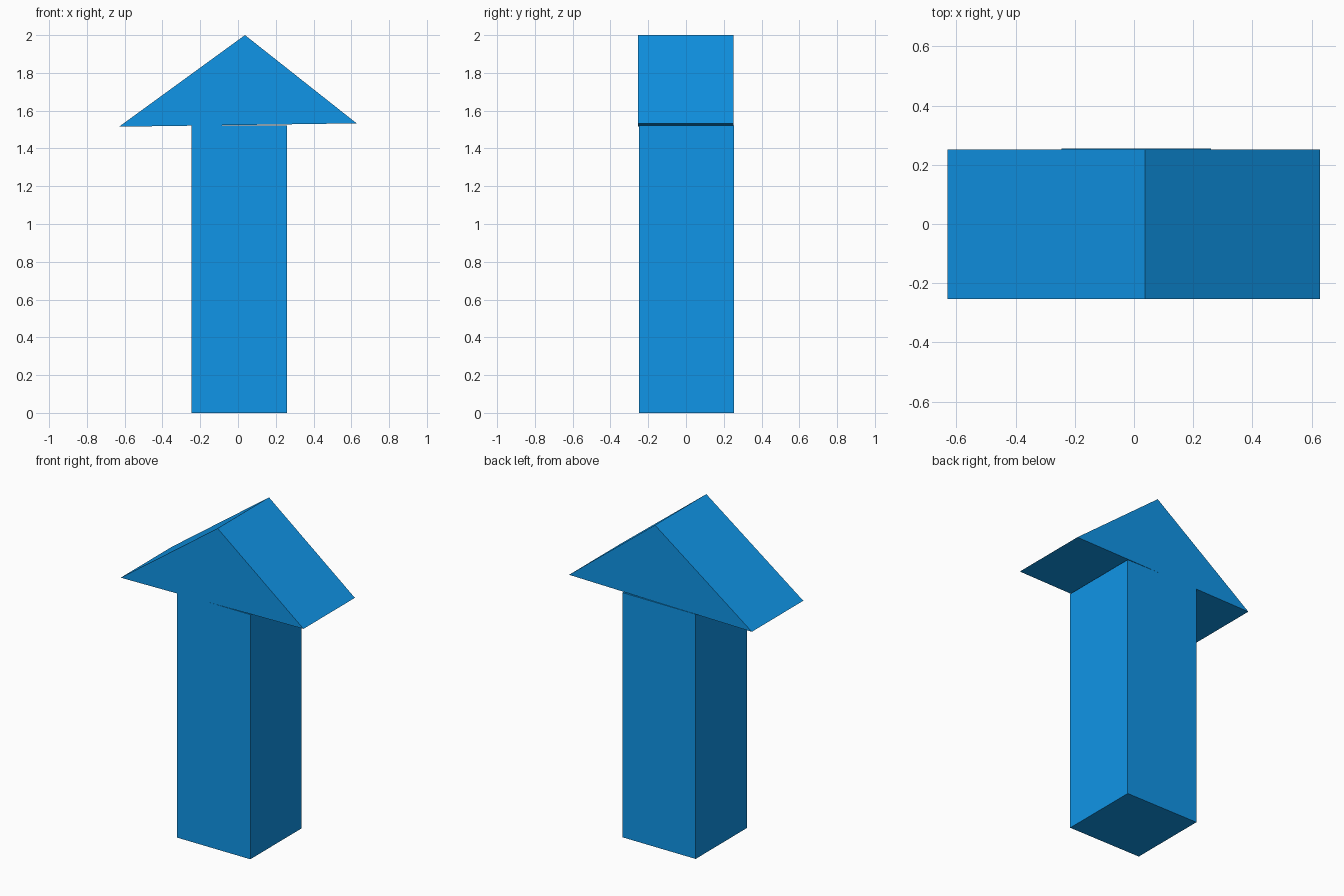
import bpy

if "Cube" in bpy.data.objects:
    bpy.data.objects.remove(bpy.data.objects["Cube"])

blue = bpy.data.materials.new("blue")
blue.diffuse_color = (0.005, 0.30, 0.80, 1.0)
blue.use_nodes = True
blue.node_tree.nodes["Principled BSDF"].inputs["Base Color"].default_value = blue.diffuse_color


def extrude_profile(name, profile, y0, y1):
    """Extrude an x/z outline (counter-clockwise from the front) along y."""
    n = len(profile)
    verts = [(x, y, z) for y in (y0, y1) for x, z in profile]
    faces = [tuple(range(n)), tuple(reversed(range(n, 2 * n)))]
    faces += [(i, i + n, (i + 1) % n + n, (i + 1) % n) for i in range(n)]
    mesh = bpy.data.meshes.new(name)
    mesh.from_pydata(verts, [], faces)
    mesh.materials.append(blue)
    obj = bpy.data.objects.new(name, mesh)
    bpy.context.collection.objects.link(obj)
    return obj


# Square upright shaft
extrude_profile("shaft", [(-0.245, 0), (0.26, 0), (0.26, 1.522), (-0.245, 1.522)],
                -0.25, 0.255)

# Slightly tilted triangular arrow head
extrude_profile("arrow_head", [(-0.63, 1.515), (0.628, 1.533), (0.037, 2.0)],
                -0.253, 0.252)
